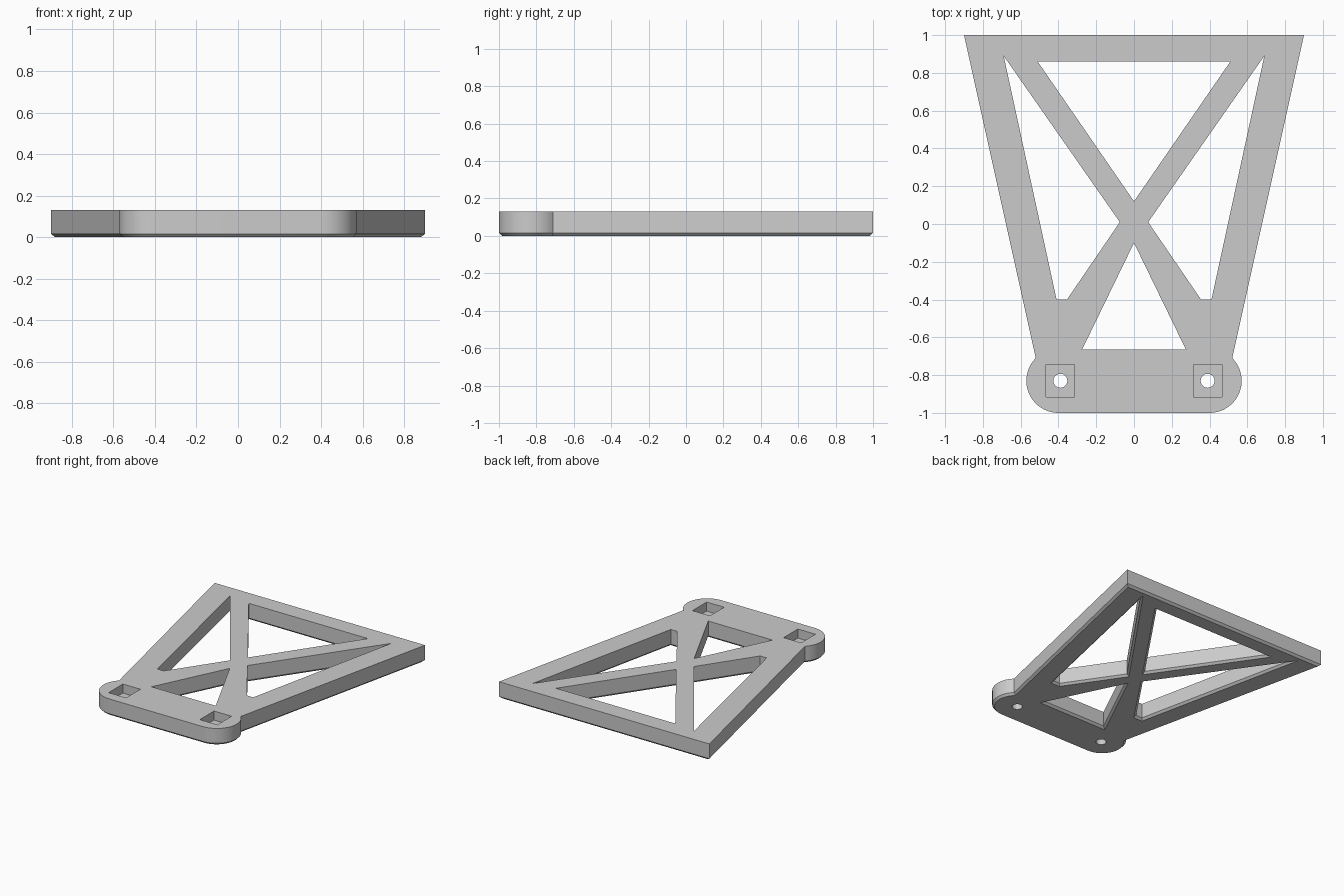
import bpy
import bmesh
from math import cos, sin, radians
from mathutils import Vector

cube = bpy.data.objects.get("Cube")
if cube:
    bpy.data.objects.remove(cube, do_unlink=True)

HEIGHT = 0.13
CHAMFER = 0.016

grey = bpy.data.materials.new("light grey")
grey.use_nodes = True
COLOUR = (0.6, 0.6, 0.6, 1)
grey.diffuse_color = COLOUR
grey.node_tree.nodes["Principled BSDF"].inputs["Base Color"].default_value = COLOUR


def arc(cx, cy, r, start, end, steps):
    """Points along an arc, angles in degrees."""
    angles = [radians(start + (end - start) * i / steps) for i in range(steps + 1)]
    return [(cx + r * cos(a), cy + r * sin(a)) for a in angles]


def offset(points, d):
    """Mitred offset of a counter-clockwise outline; positive grows it."""
    pts = [Vector(p) for p in points]
    result = []
    for i, p in enumerate(pts):
        a = (p - pts[i - 1]).normalized()
        b = (pts[(i + 1) % len(pts)] - p).normalized()
        na, nb = Vector((a.y, -a.x)), Vector((b.y, -b.x))
        result.append(p + (na + nb) * (d / (1 + na.dot(nb))))
    return result


def loft(name, points, layers):
    """Solid through (z, offset) layers of one outline."""
    bm = bmesh.new()
    rings = [[bm.verts.new((p[0], p[1], z)) for p in offset(points, d)]
             for z, d in layers]
    for low, high in zip(rings, rings[1:]):
        for i in range(len(low)):
            j = (i + 1) % len(low)
            bm.faces.new((low[i], low[j], high[j], high[i]))
    bm.faces.new(rings[0][::-1])
    bm.faces.new(rings[-1])
    mesh = bpy.data.meshes.new(name)
    bm.to_mesh(mesh)
    bm.free()
    mesh.materials.append(grey)
    obj = bpy.data.objects.new(name, mesh)
    bpy.context.collection.objects.link(obj)
    return obj


def mirrored(points):
    return [(-x, y) for x, y in reversed(points)]


# Tapered plate with two rounded mounting ears and a chamfered underside
right_half = arc(0.4, -0.83, 0.17, -90, 45, 20) + [(0.9, 1)]
plate = loft("bracket_plate", right_half + mirrored(right_half),
             [(0, -CHAMFER), (CHAMFER, 0), (HEIGHT, 0)])

# Truss windows, flaring at the underside
side_window = [(0.69, 0.89), (0.075, 0.01), (0.355, -0.4), (0.41, -0.4)]
windows = [
    [(-0.51, 0.86), (0, 0.12), (0.51, 0.86)],
    [(0, -0.1), (-0.275, -0.665), (0.275, -0.665)],
    side_window,
    mirrored(side_window),
]
flare = [(-CHAMFER, 2 * CHAMFER), (CHAMFER, 0), (2 * HEIGHT, 0)]
cutters = [loft("window_cutter", w, flare) for w in windows]

# Square nut pockets and bolt holes
for side in (-1, 1):
    cx, cy, w, h = side * 0.39, -0.83, 0.075, 0.087
    pocket = [(cx - w, cy - h), (cx + w, cy - h), (cx + w, cy + h), (cx - w, cy + h)]
    cutters.append(loft("pocket_cutter", pocket, [(0.06, 0), (2 * HEIGHT, 0)]))
    bolt = arc(cx, cy, 0.037, 0, 360, 32)[:-1]
    cutters.append(loft("bolt_cutter", bolt, [(-HEIGHT, 0), (2 * HEIGHT, 0)]))

bpy.context.view_layer.objects.active = plate
for cutter in cutters:
    cutter.hide_render = True
    cut = plate.modifiers.new("cut", 'BOOLEAN')
    cut.operation = 'DIFFERENCE'
    cut.solver = 'EXACT'
    cut.object = cutter
    bpy.ops.object.modifier_apply(modifier=cut.name)
    bpy.data.objects.remove(cutter, do_unlink=True)

# Smooth ears and bolt holes, sharp edges elsewhere
bpy.ops.object.select_all(action='DESELECT')
plate.select_set(True)
bpy.ops.object.shade_smooth_by_angle(angle=radians(30))
